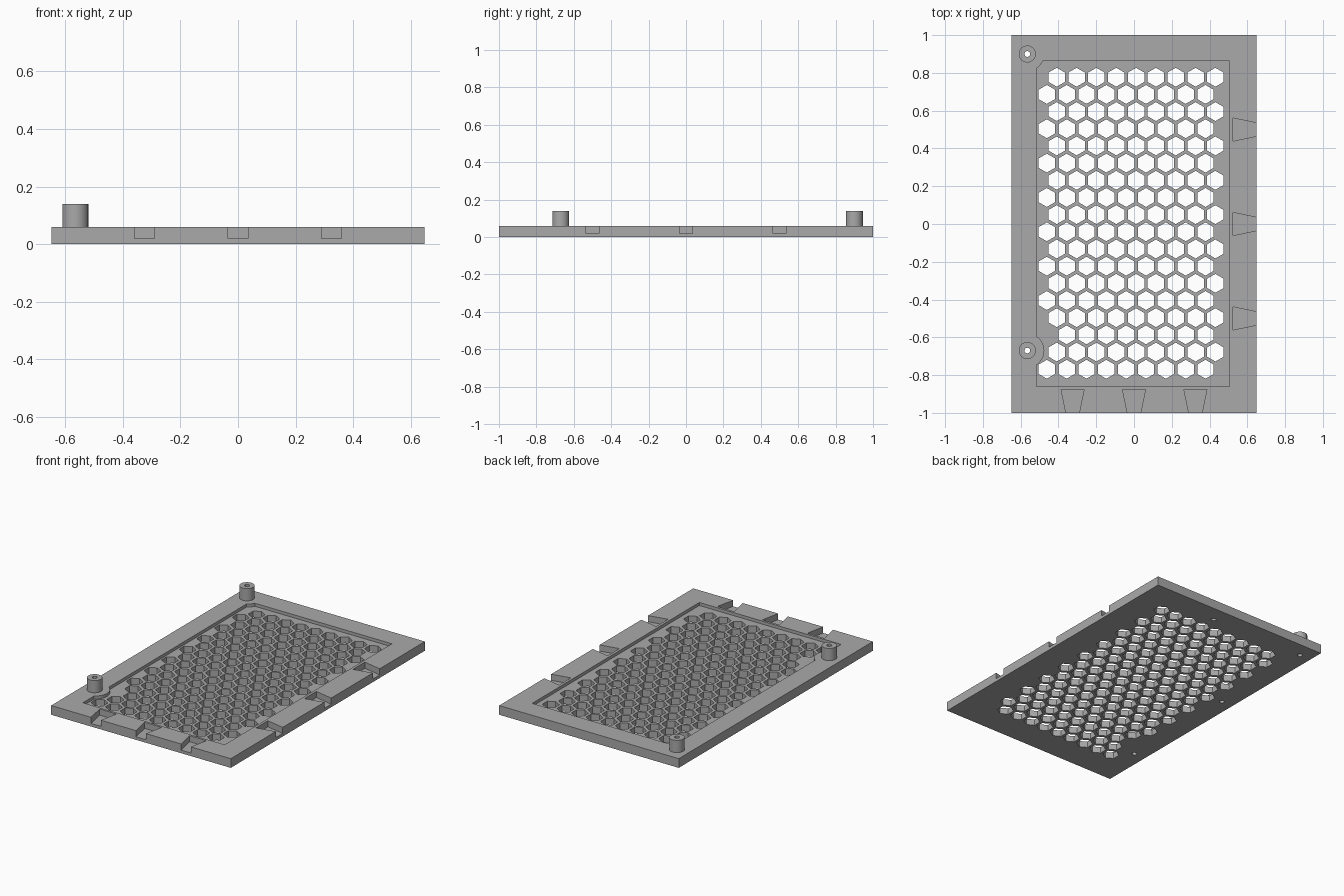
import bpy, bmesh
from math import sin, cos, pi
from mathutils import Vector

if "Cube" in bpy.data.objects:
    bpy.data.objects.remove(bpy.data.objects["Cube"])

HX, HY, TOP = 0.648, 1.0, 0.06       # plate half sizes and thickness
FLOOR, NOTCH_Z = 0.04, 0.02          # grille top and notch floor
BOSSES = [(-0.565, 0.9), (-0.565, -0.67)]
BLIND = [(0.118, 0.895), (-0.565, 0.16)]

grey = bpy.data.materials.new("grey plastic")
grey.use_nodes = True
colour = (0.4, 0.4, 0.4, 1)
grey.diffuse_color = colour
grey.node_tree.nodes["Principled BSDF"].inputs["Base Color"].default_value = colour


def ring(x, y, r, n, turn=0.0):
    return [(x + r * cos(turn + 2 * pi * i / n), y + r * sin(turn + 2 * pi * i / n)) for i in range(n)]


def rect(x0, x1, y0, y1):
    return [(x0, y0), (x1, y0), (x1, y1), (x0, y1)]


def prisms(name, outlines, z0, z1):
    """Extrude counter-clockwise outlines into one object."""
    bm = bmesh.new()
    for pts in outlines:
        low = [bm.verts.new((x, y, z0)) for x, y in pts]
        high = [bm.verts.new((x, y, z1)) for x, y in pts]
        bm.faces.new(low[::-1])
        bm.faces.new(high)
        for i in range(len(pts)):
            j = (i + 1) % len(pts)
            bm.faces.new((low[i], low[j], high[j], high[i]))
    bmesh.ops.recalc_face_normals(bm, faces=bm.faces)
    mesh = bpy.data.meshes.new(name)
    bm.to_mesh(mesh)
    bm.free()
    mesh.materials.append(grey)
    obj = bpy.data.objects.new(name, mesh)
    bpy.context.collection.objects.link(obj)
    return obj


def activate(obj):
    bpy.ops.object.select_all(action='DESELECT')
    obj.select_set(True)
    bpy.context.view_layer.objects.active = obj


def cut(obj, cutter):
    """Subtract the cutter and discard it."""
    mod = obj.modifiers.new("cut", 'BOOLEAN')
    mod.operation, mod.solver, mod.object = 'DIFFERENCE', 'EXACT', cutter
    activate(obj)
    bpy.ops.object.modifier_apply(modifier=mod.name)
    bpy.data.objects.remove(cutter)


# Plate with a shallow pocket that leaves material around the bosses
plate = prisms("vent_plate", [rect(-HX, HX, -HY, HY)], 0, TOP)
pocket = prisms("pocket_cutter", [rect(-0.517, 0.506, -0.86, 0.863)], FLOOR, 0.1)
cut(pocket, prisms("boss_clearance", [ring(x, y, 0.09, 48) for x, y in BOSSES], 0, 0.2))
cut(plate, pocket)

# Staggered hexagon grille, one cell left out beside the lower boss
STEP = 0.105
cells = []
for row in range(18):
    for col in range(9):
        x = -0.409 + col * STEP - (row % 2) * STEP / 2
        y = 0.777 - row * STEP * cos(pi / 6)
        if (Vector((x, y)) - Vector(BOSSES[1])).length > 0.139:
            cells.append(ring(x, y, 0.05, 6, pi / 2))
cut(plate, prisms("hexagon_cutter", cells, -0.1, 0.2))

# Dovetail notches on the front edge and the left edge
notches = []
for k in (-1, 0, 1):
    profile = [(-0.035, 0), (-0.061, 0.125), (0.061, 0.125), (0.035, 0)]
    shapes = [(w, d) for w, d in profile]
    shapes = [(-0.0325, -0.02)] + shapes + [(0.0325, -0.02)]
    notches.append([(0.325 * k + w, -HY + d) for w, d in shapes])
    notches.append([(HX - d, 0.5 * k + w) for w, d in shapes])
cut(plate, prisms("dovetail_cutter", notches, NOTCH_Z, 0.2))

# Screw holes through the plate, and blind holes in the underside
cut(plate, prisms("screw_cutter", [ring(x, y, 0.015, 24) for x, y in BOSSES], -0.1, 0.2))
cut(plate, prisms("blind_cutter", [ring(x, y, 0.015, 24) for x, y in BLIND], -0.1, 0.04))

# Hollow screw bosses
for name, (x, y) in zip(("back_boss", "front_boss"), BOSSES):
    boss = prisms(name, [ring(x, y, 0.045, 48)], TOP, 0.14)
    cut(boss, prisms("bore_cutter", [ring(x, y, 0.015, 24)], 0, 0.2))
    activate(boss)
    bpy.ops.object.shade_smooth_by_angle()

activate(plate)
bpy.ops.object.shade_smooth_by_angle(angle=pi / 9)
